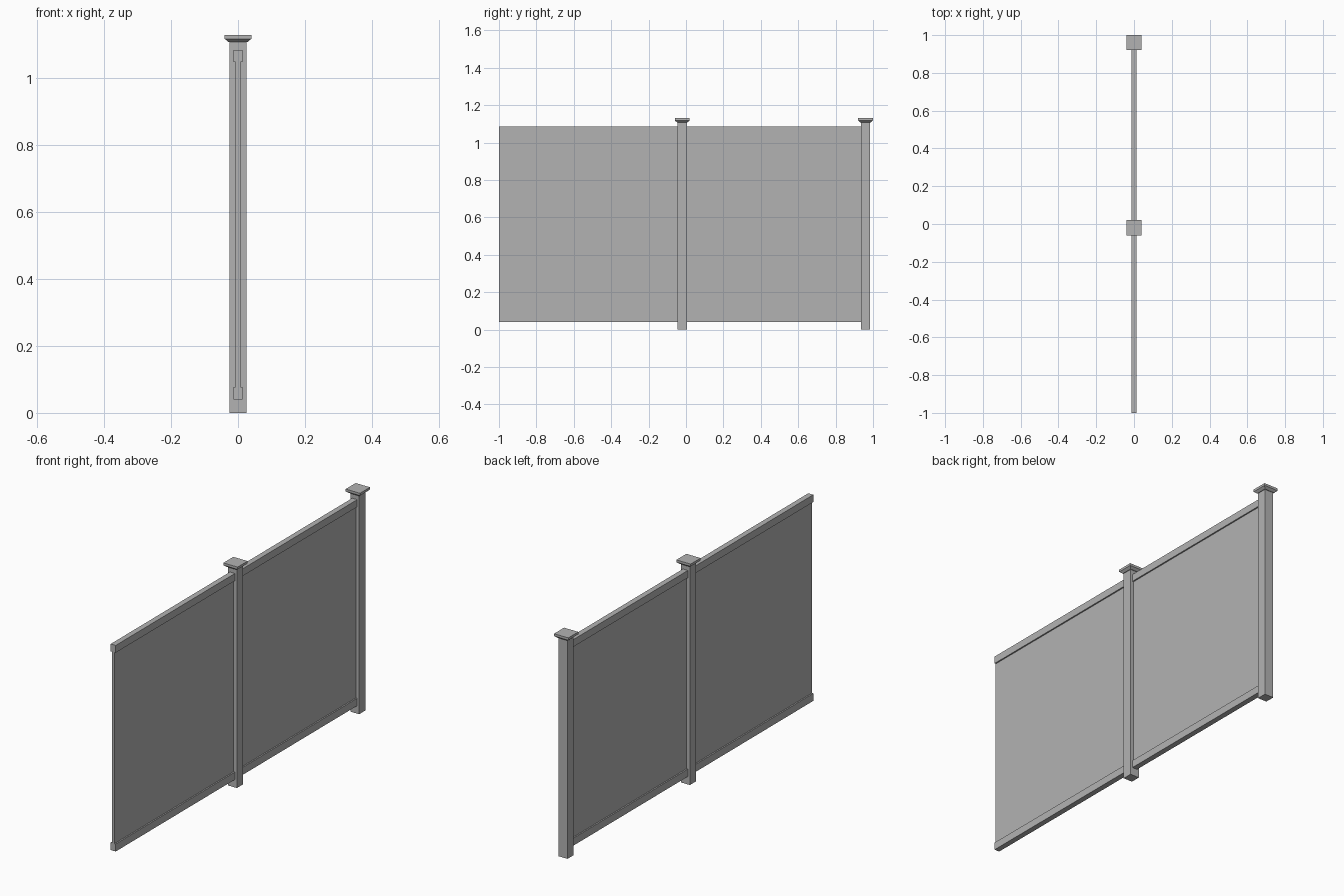
import bpy, bmesh
from mathutils import Vector

old = bpy.data.objects.get("Cube")
if old:
    bpy.data.objects.remove(old, do_unlink=True)

grey = bpy.data.materials.new("fence grey")
grey.use_nodes = True
colour = (0.45, 0.45, 0.45, 1)
grey.diffuse_color = colour
grey.node_tree.nodes["Principled BSDF"].inputs["Base Color"].default_value = colour


def finish(name, bm):
    mesh = bpy.data.meshes.new(name)
    bmesh.ops.recalc_face_normals(bm, faces=bm.faces)
    bm.to_mesh(mesh)
    bm.free()
    mesh.materials.append(grey)
    obj = bpy.data.objects.new(name, mesh)
    bpy.context.collection.objects.link(obj)
    return obj


def box(name, half_x, y0, y1, z0, z1, taper=1):
    """Box centred on x; taper scales the bottom outline about its middle."""
    bm = bmesh.new()
    bmesh.ops.create_cube(bm, size=1)
    for v in bm.verts:
        k = taper if v.co.z < 0 else 1
        v.co = Vector((2 * half_x * v.co.x * k,
                       (y0 + y1) / 2 + (y1 - y0) * v.co.y * k,
                       z0 if v.co.z < 0 else z1))
    return finish(name, bm)


POST, CAP, RAIL, PANEL = 0.025, 0.04, 0.014, 0.007
posts = {"middle": -0.02, "back": 0.96}

# Posts with a flared cap
for label, y in posts.items():
    box(label + "_post", POST, y - POST, y + POST, 0, 1.112)
    box(label + "_cap_flare", CAP, y - CAP, y + CAP, 1.108, 1.118, taper=0.7)
    box(label + "_cap", CAP, y - CAP, y + CAP, 1.118, 1.13)

# Two bays, each a thin panel held between two rails
bays = {"front": (-1, posts["middle"] - POST),
        "back": (posts["middle"] + POST, posts["back"] - POST)}
for label, (y0, y1) in bays.items():
    box(label + "_panel", PANEL, y0, y1, 0.07, 1.06)
    box(label + "_bottom_rail", RAIL, y0, y1, 0.04, 0.078)
    box(label + "_top_rail", RAIL, y0, y1, 1.048, 1.085)
